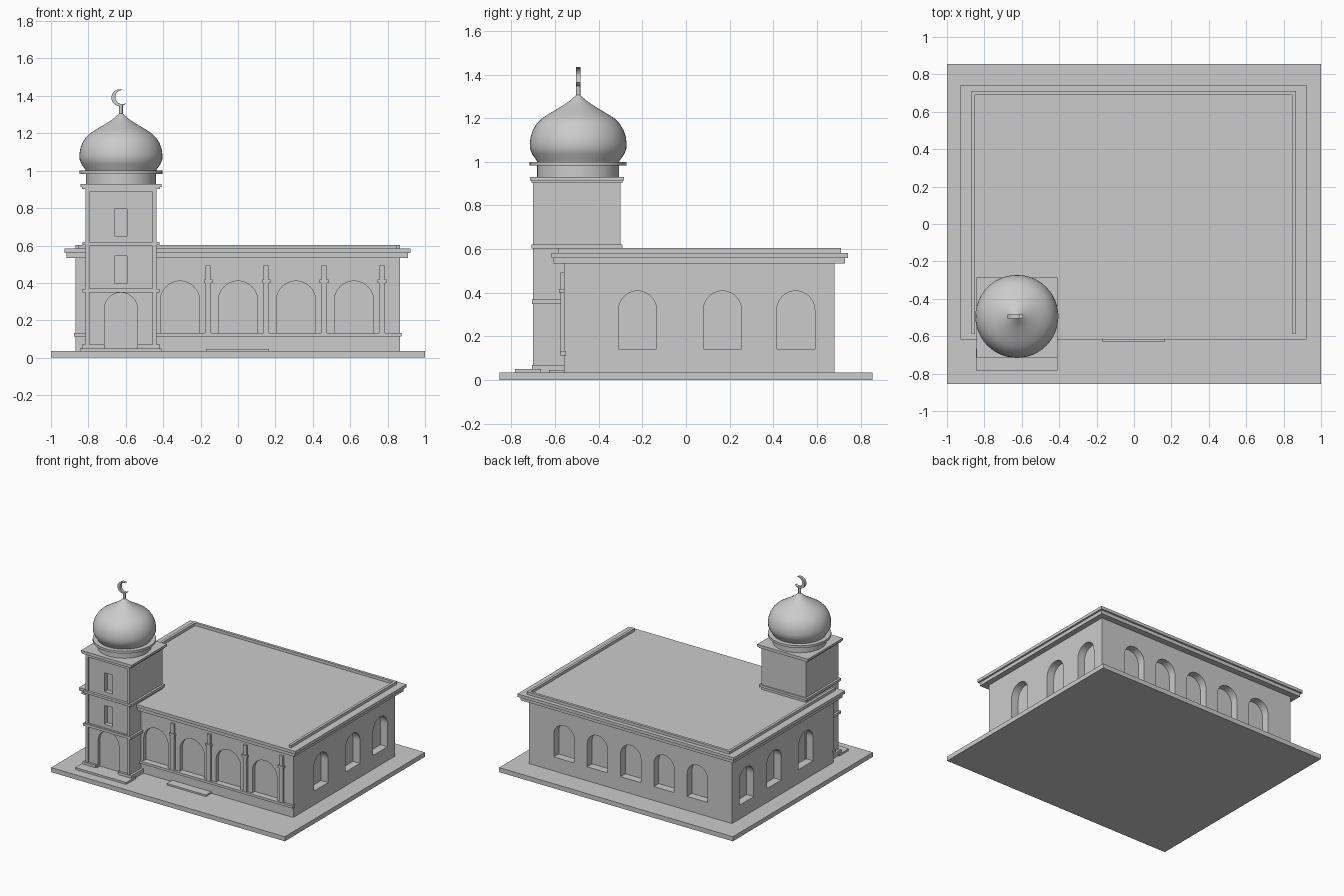
import bpy, bmesh, math
from mathutils import Matrix, Vector

cube = bpy.data.objects.get("Cube")
if cube:
    bpy.data.objects.remove(cube, do_unlink=True)

stone = bpy.data.materials.new("grey stone")
stone.use_nodes = True
GREY = (0.6, 0.6, 0.6, 1)
stone.diffuse_color = GREY
stone.node_tree.nodes["Principled BSDF"].inputs["Base Color"].default_value = GREY


def finish(name, bm):
    bmesh.ops.recalc_face_normals(bm, faces=bm.faces)
    mesh = bpy.data.meshes.new(name)
    bm.to_mesh(mesh)
    bm.free()
    mesh.materials.append(stone)
    ob = bpy.data.objects.new(name, mesh)
    bpy.context.collection.objects.link(ob)
    return ob


def box(name, x, y, z):
    """Box from (min, max) ranges on each axis."""
    bm = bmesh.new()
    bmesh.ops.create_cube(bm, size=1)
    for v in bm.verts:
        v.co = [r[0] + (c + 0.5) * (r[1] - r[0]) for c, r in zip(v.co, (x, y, z))]
    return finish(name, bm)


def prism(name, outline, y0, y1, turn=0):
    """Extrude an x-z outline along y, then turn it about z."""
    bm = bmesh.new()
    face = bm.faces.new([bm.verts.new((x, y0, z)) for x, z in outline])
    out = bmesh.ops.extrude_face_region(bm, geom=[face])
    moved = [v for v in out["geom"] if isinstance(v, bmesh.types.BMVert)]
    bmesh.ops.translate(bm, verts=moved, vec=(0, y1 - y0, 0))
    bmesh.ops.rotate(bm, verts=bm.verts, matrix=Matrix.Rotation(turn, 3, "Z"))
    return finish(name, bm)


def arch(cx, width, bottom, top, steps=20):
    r = width / 2
    pts = [(cx - r, bottom), (cx + r, bottom)]
    for i in range(steps + 1):
        a = math.pi * i / steps
        pts.append((cx + r * math.cos(a), top - r + r * math.sin(a)))
    return pts


def rect(x0, x1, z0, z1):
    return [(x0, z0), (x1, z0), (x1, z1), (x0, z1)]


def carve(target, cutters):
    """Cut each helper out of the target, then discard the helpers."""
    for c in cutters:
        c.hide_render = True
        mod = target.modifiers.new("cut", "BOOLEAN")
        mod.operation, mod.solver, mod.object = "DIFFERENCE", "EXACT", c
    bpy.context.view_layer.update()
    dg = bpy.context.evaluated_depsgraph_get()
    mesh = bpy.data.meshes.new_from_object(target.evaluated_get(dg))
    target.modifiers.clear()
    target.data = mesh
    for c in cutters:
        bpy.data.objects.remove(c, do_unlink=True)


def lathe(name, profile, cx, cy, segments=48):
    bm = bmesh.new()
    rings = []
    for r, z in profile:
        rings.append([bm.verts.new((cx + r * math.cos(math.tau * i / segments),
                                    cy + r * math.sin(math.tau * i / segments), z))
                      for i in range(segments)])
    for a, b in zip(rings, rings[1:]):
        for i in range(segments):
            j = (i + 1) % segments
            bm.faces.new((a[i], a[j], b[j], b[i]))
    bm.faces.new(rings[0])
    bm.faces.new(rings[-1])
    return finish(name, bm)


def smooth(ob):
    bpy.ops.object.select_all(action="DESELECT")
    ob.select_set(True)
    bpy.context.view_layer.objects.active = ob
    bpy.ops.object.shade_smooth_by_angle(angle=math.radians(35))


# Ground slab and hall
L, R, F, B = -0.87, 0.865, -0.56, 0.68
box("ground_slab", (-1, 1), (-0.855, 0.855), (0, 0.035))
hall = box("hall", (L, R), (F, B), (0.03, 0.54))
cuts = []
front_arches = [-0.31 + 0.31 * i for i in range(4)]
for x in front_arches:
    cuts.append(prism("cut", arch(x, 0.21, 0.132, 0.41), F - 0.1, F + 0.03))
for i in range(-2, 3):
    cuts.append(prism("cut", arch(-0.003 + 0.285 * i, 0.174, 0.143, 0.408), B - 0.06, B + 0.1))
for y in (-0.222, 0.167, 0.503):
    cuts.append(prism("cut", arch(y, 0.174, 0.143, 0.408), -R - 0.1, -R + 0.06, math.pi / 2))
    cuts.append(prism("cut", arch(y, 0.174, 0.143, 0.408), -L - 0.06, -L + 0.1, math.pi / 2))
carve(hall, cuts)

# Cornice, roof and the low parapet on three sides
box("cornice_lower", (-0.916, 0.908), (-0.606, 0.728), (0.533, 0.562))
box("roof_slab", (-0.928, 0.922), (-0.617, 0.742), (0.56, 0.583))
box("parapet_back", (L, R), (0.69, 0.71), (0.58, 0.604))
box("parapet_right", (L, L + 0.02), (-0.585, 0.69), (0.58, 0.604))
box("parapet_left", (R - 0.02, R), (-0.585, 0.69), (0.58, 0.604))

# Front moulding, pilasters and doorstep
box("front_moulding", (L - 0.008, R + 0.008), (F - 0.018, F + 0.01), (0.113, 0.132))
for i, x in enumerate(front_arches):
    px = x + 0.15
    for part, half, depth, z in (("shaft", 0.016, 0.015, (0.13, 0.4)),
                                 ("collar", 0.023, 0.022, (0.4, 0.417)),
                                 ("head", 0.014, 0.015, (0.417, 0.492))):
        box(f"pilaster_{part}_{i}", (px - half, px + half), (F - depth, F + 0.01), z)
box("doorstep", (-0.17, 0.165), (-0.627, F), (0.03, 0.047))

# Tower with recessed front panels, doorway and windows
CX, CY, TF, TB = -0.626, -0.494, -0.7, -0.3
tower = box("tower", (CX - 0.19, CX + 0.19), (TF, TB), (0.03, 0.91))
cuts = [prism("cut", rect(CX - 0.169, CX + 0.169, z0, z1), TF - 0.1, TF + 0.012)
        for z0, z1 in ((0.07, 0.35), (0.37, 0.597), (0.62, 0.885))]
cuts.append(prism("cut", arch(CX, 0.177, 0.05, 0.348), TF - 0.1, TF + 0.035))
for z in (0.398, 0.65):
    cuts.append(prism("cut", rect(CX - 0.033, CX + 0.033, z, z + 0.145), TF - 0.1, TF + 0.045))
carve(tower, cuts)


def tower_band(name, grow_x, grow_y, z, back=TB):
    box(name, (CX - 0.19 - grow_x, CX + 0.19 + grow_x), (TF - grow_y, back + grow_y), z)


tower_band("tower_band_low", 0.016, 0.006, (0.348, 0.368), F)
tower_band("tower_band_high", 0.016, 0.008, (0.602, 0.62))
tower_band("tower_cornice_lower", 0.018, 0.008, (0.903, 0.916))
tower_band("tower_cornice", 0.027, 0.015, (0.914, 0.93))
box("tower_step", (CX - 0.218, CX + 0.218), (-0.783, -0.665), (0.03, 0.05))
for side in (-1, 1):
    edge, inner = CX + side * 0.208, CX + side * 0.1
    box("tower_plinth_" + ("right" if side < 0 else "left"),
        (min(edge, inner), max(edge, inner)), (TF - 0.006, F), (0.03, 0.07))

# Drum, ring and onion dome
smooth(lathe("drum", [(0.188, 0.925), (0.188, 0.985)], CX, CY))
smooth(lathe("drum_ring", [(0.222, 0.982), (0.222, 1.0)], CX, CY))
dome_profile = [(0.186, 0.995), (0.19, 1.005), (0.211, 1.035), (0.221, 1.06),
                (0.222, 1.085), (0.218, 1.115), (0.208, 1.145), (0.19, 1.175),
                (0.165, 1.2), (0.13, 1.222), (0.095, 1.243), (0.062, 1.263),
                (0.038, 1.28), (0.018, 1.298), (0.01, 1.305)]
smooth(lathe("dome", dome_profile, CX, CY))

# Finial pole and crescent
smooth(lathe("finial_pole", [(0.01, 1.29), (0.01, 1.352)], CX, CY, 12))
tilt, r_out, r_in, shift = math.radians(14), 0.045, 0.0374, 0.0134
centre = Vector((CX - 0.006, 1.39))
tip = Vector((math.cos(math.radians(48)), math.sin(math.radians(48)))) * r_out
inner_angle = math.atan2(tip.y, tip.x - shift)
outline, steps = [], 24
for i in range(steps + 1):
    a = math.radians(48) + (math.tau - 2 * math.radians(48)) * i / steps
    outline.append(Vector((math.cos(a), math.sin(a))) * r_out)
for i in range(1, steps):
    a = -inner_angle - (math.tau - 2 * inner_angle) * i / steps
    outline.append(Vector((shift + r_in * math.cos(a), r_in * math.sin(a))))
turn = Matrix.Rotation(tilt, 2)
prism("crescent", [tuple(turn @ p + centre) for p in outline], CY - 0.011, CY + 0.011)
